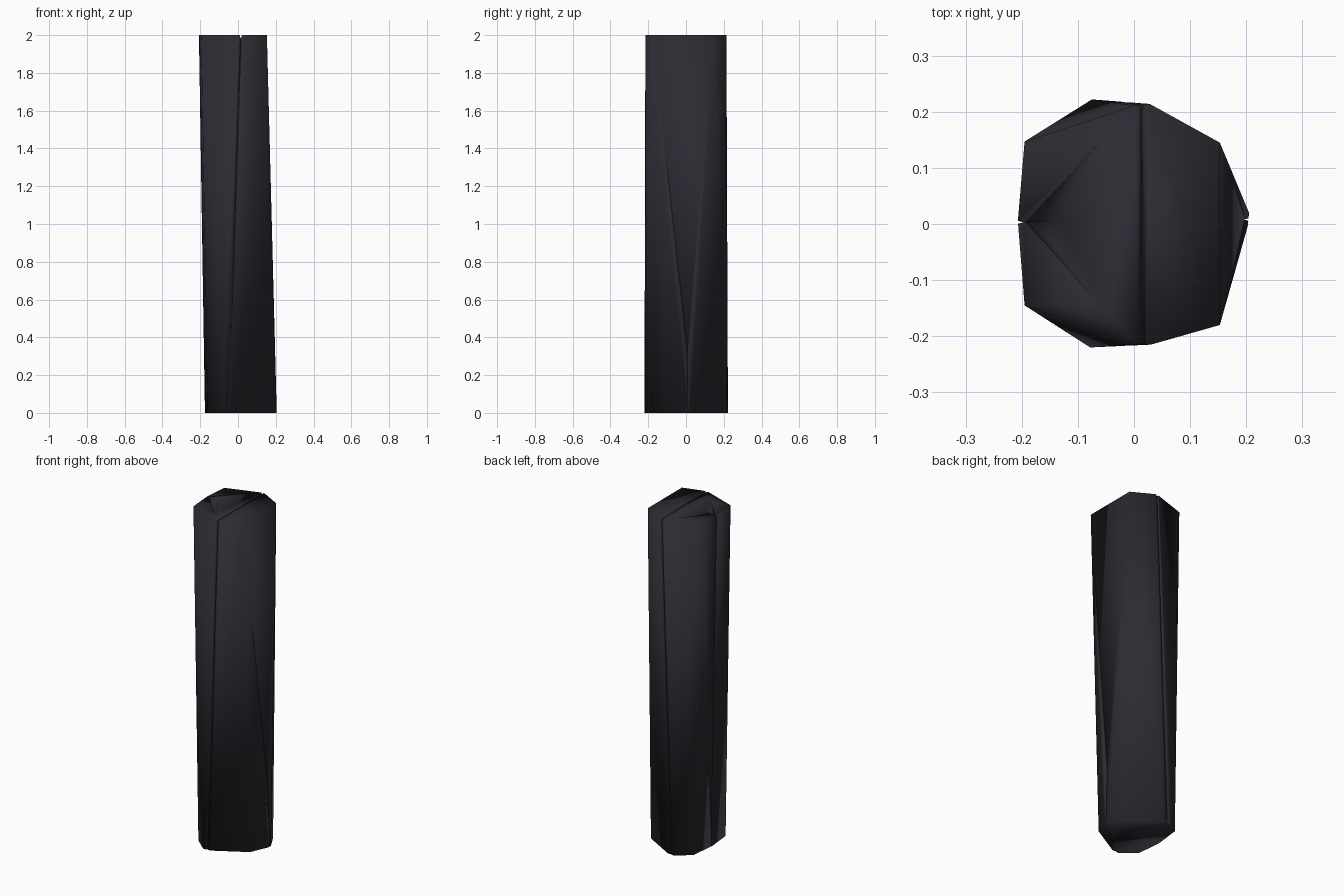
import bpy, bmesh
from mathutils import Vector

if "Cube" in bpy.data.objects:
    bpy.data.objects.remove(bpy.data.objects["Cube"])

# One dark charcoal colour
stone = bpy.data.materials.new("dark_charcoal")
stone.diffuse_color = (0.024, 0.024, 0.032, 1)
stone.use_nodes = True
stone.node_tree.nodes["Principled BSDF"].inputs["Base Color"].default_value = stone.diffuse_color


def hull(name, points):
    """Convex solid around a few points."""
    bm = bmesh.new()
    for p in points:
        bm.verts.new(p)
    bmesh.ops.convex_hull(bm, input=bm.verts[:])
    loose = [v for v in bm.verts if not v.link_faces]
    bmesh.ops.delete(bm, geom=loose, context='VERTS')
    bmesh.ops.dissolve_limit(bm, angle_limit=0.005, verts=bm.verts[:], edges=bm.edges[:])
    bmesh.ops.recalc_face_normals(bm, faces=bm.faces[:])
    me = bpy.data.meshes.new(name)
    bm.to_mesh(me)
    bm.free()
    ob = bpy.data.objects.new(name, me)
    bpy.context.collection.objects.link(ob)
    me.materials.append(stone)
    return ob


# Pillar: top and bottom outlines face opposite ways, joined by slanted faces
top = [(-.195, .147), (-.207, .005), (-.195, -.145), (0, -.215), (.03, -.215),
       (.153, -.18), (.153, .145), (.028, .214), (0, .211)]
bottom = [(.205, .02), (.203, -.003), (.156, -.11), (-.03, -.216), (-.078, -.22),
          (-.160, -.148), (-.175, 0), (-.157, .155), (-.075, .222), (-.03, .216), (.155, .112)]
pillar = hull("pillar", [(x, y, 2) for x, y in top] + [(x, y, 0) for x, y in bottom])


def cut(points):
    """Carve a wedge out of the pillar."""
    cutter = hull("cutter", points)
    cutter.hide_render = True
    m = pillar.modifiers.new("cut", 'BOOLEAN')
    m.operation, m.solver, m.object = 'DIFFERENCE', 'EXACT', cutter
    bpy.context.view_layer.objects.active = pillar
    bpy.ops.object.modifier_apply(modifier=m.name)
    bpy.data.objects.remove(cutter)


def crack(a, b, out, wa, wb):
    """V-shaped crack from a to b; wa and wb are width and depth at its ends."""
    a, b, out = Vector(a), Vector(b), Vector(out)
    side = (b - a).cross(out).normalized()
    step = (b - a).normalized() * .03
    pts = []
    for p, w in ((a - step, wa), (b + step, wb)):
        pts += [p - out * w, p + out * .03 + side * w, p + out * .03 - side * w]
    cut(pts)


# Cracks down the sides
crack((.015, -.215, 2), (-.052, -.219, 0), (0, -1, 0), .012, .014)
crack((.014, .213, 2), (-.052, .219, 0), (0, 1, 0), .012, .012)
crack((-.206, .003, 2), (-.175, .01, 0), (-1, 0, 0), .010, .003)
crack((.195, .008, .3), (.204, .008, 0), (1, 0, 0), .002, .010)

# Groove across the top and splintered dent at its left edge
crack((.015, -.22, 2), (.015, .22, 2), (0, 0, 1), .018, .018)
cut([(-.19, .006, 2.005), (-.13, .006, 2.005), (-.03, -.175, 2.005),
     (-.14, -.03, 1.965), (-.20, .0, 1.98)])

# Smooth shading over the whole pillar
for p in pillar.data.polygons:
    p.use_smooth = True
    p.material_index = 0
